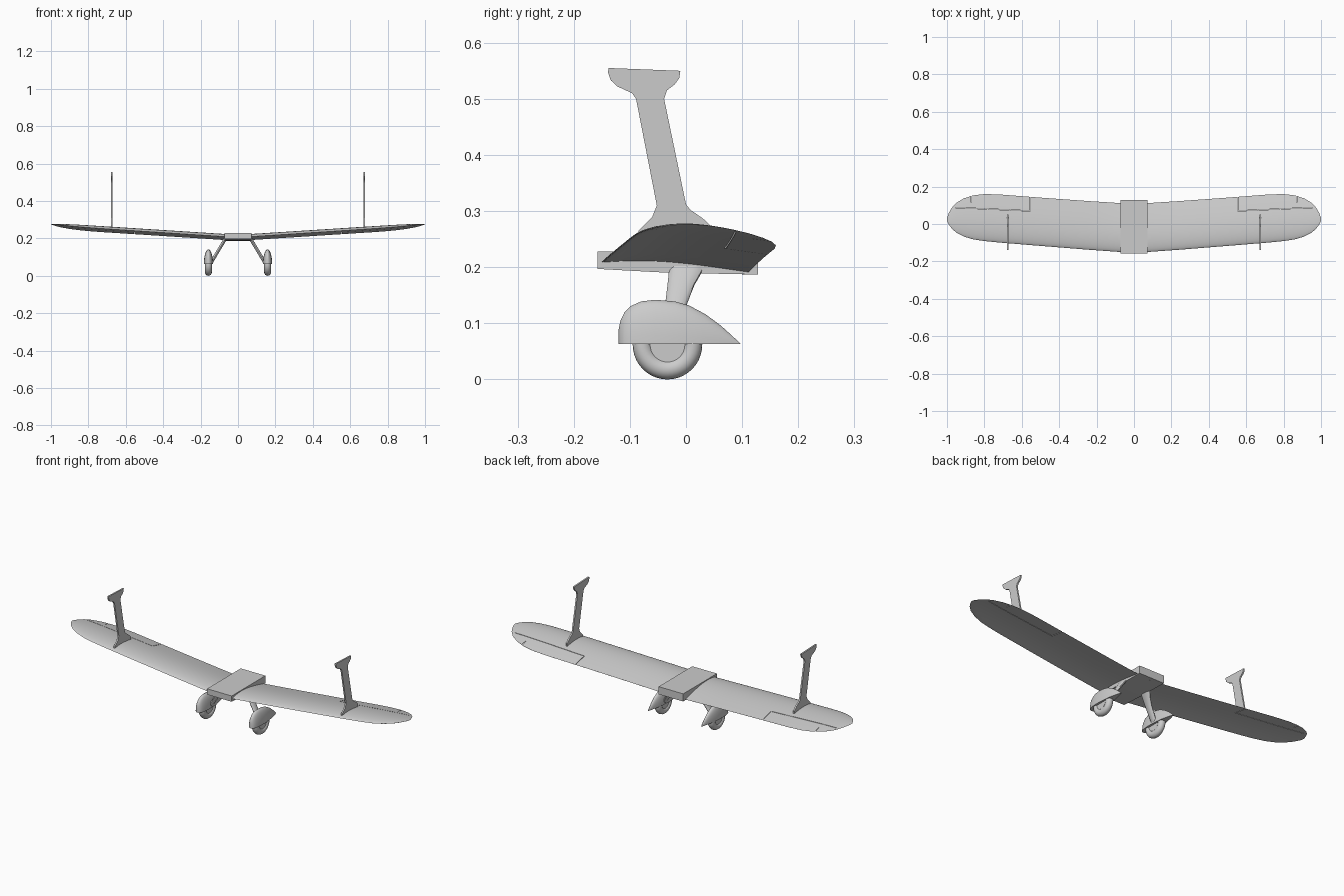
import bpy, bmesh, math
from mathutils import Vector

cube = bpy.data.objects.get("Cube")
if cube:
    bpy.data.objects.remove(cube, do_unlink=True)

grey = bpy.data.materials.new("plain_grey")
grey.use_nodes = True
grey.diffuse_color = (0.6, 0.6, 0.6, 1)
grey.node_tree.nodes["Principled BSDF"].inputs["Base Color"].default_value = (0.6, 0.6, 0.6, 1)


def finish(bm, name, smooth=True):
    """Turn a bmesh into a named, shaded object."""
    bmesh.ops.recalc_face_normals(bm, faces=bm.faces)
    mesh = bpy.data.meshes.new(name)
    bm.to_mesh(mesh)
    bm.free()
    mesh.materials.append(grey)
    ob = bpy.data.objects.new(name, mesh)
    bpy.context.collection.objects.link(ob)
    if smooth:
        select(ob)
        bpy.ops.object.shade_smooth_by_angle(angle=math.radians(35))
    return ob


def select(ob):
    bpy.ops.object.select_all(action='DESELECT')
    ob.select_set(True)
    bpy.context.view_layer.objects.active = ob


def loft(rings, name, smooth=True):
    """Skin closed rings of equal length and cap both ends."""
    bm = bmesh.new()
    loops = [[bm.verts.new(p) for p in ring] for ring in rings]
    n = len(loops[0])
    for a, b in zip(loops, loops[1:]):
        for i in range(n):
            j = (i + 1) % n
            bm.faces.new((a[i], a[j], b[j], b[i]))
    bm.faces.new(loops[0])
    bm.faces.new(loops[-1])
    return finish(bm, name, smooth)


def plate(profile, x0, x1, name):
    """Extrude a side profile of (y, z) points between two x positions."""
    return loft([[(x, y, z) for y, z in profile] for x in (x0, x1)], name, False)


# Wing surface: cambered section with dihedral and swept leading edge
def camber_z(x, y):
    t = min(max((y + 0.155 - 0.075 * x) / 0.26, 0), 1)
    return 0.205 + 0.064 * x - 0.018 * t + 0.014 * math.sin(math.pi * t ** 0.75)


def wing_ring(x, lead, trail):
    chord = trail - lead
    steps = 18
    upper, lower = [], []
    for i in range(steps + 1):
        u = (1 - math.cos(math.pi * i / steps)) / 2
        half = 0.24 * chord * (0.2969 * math.sqrt(u) - 0.126 * u - 0.3516 * u * u
                               + 0.2843 * u ** 3 - 0.1015 * u ** 4)
        y = lead + u * chord
        z = camber_z(abs(x), y)
        upper.append((x, y, z + half))
        lower.append((x, y, z - half))
    return upper + lower[-1:0:-1]


stations = [(0, -.155, .107), (.25, -.137, .123), (.5, -.117, .141), (.72, -.099, .158),
            (.8, -.091, .16), (.86, -.082, .153), (.91, -.067, .137), (.95, -.046, .113),
            (.975, -.024, .086), (.99, -.003, .059), (1, .017, .033)]
both = [(-x, a, b) for x, a, b in stations[:0:-1]] + stations
wing = loft([wing_ring(*s) for s in both], "wing")

# Narrow gaps around the ailerons
gaps = bmesh.new()
for side in (-1, 1):
    for a, b in (((.555, .07), (.955, .088)), ((.555, .07), (.555, .2)), ((.87, .115), (.87, .2))):
        a, b = Vector((a[0] * side, a[1])), Vector((b[0] * side, b[1]))
        across = (b - a).orthogonal().normalized() * 0.0012
        base = [a - across, b - across, b + across, a + across]
        rings = [[gaps.verts.new((p.x, p.y, z)) for p in base] for z in (0.15, 0.35)]
        gaps.faces.new(rings[0])
        gaps.faces.new(rings[1])
        for i in range(4):
            j = (i + 1) % 4
            gaps.faces.new((rings[0][i], rings[0][j], rings[1][j], rings[1][i]))
cutter = finish(gaps, "aileron_gap_cutter", False)
cutter.hide_render = True
cut = wing.modifiers.new("aileron_gaps", 'BOOLEAN')
cut.operation = 'DIFFERENCE'
cut.solver = 'EXACT'
cut.use_self = True
cut.object = cutter
select(wing)
bpy.ops.object.modifier_apply(modifier=cut.name)
bpy.data.objects.remove(cutter, do_unlink=True)

# Centre body block
plate([(-.158, .197), (-.03, .19), (.128, .187), (.128, .228), (-.158, .228)],
      -.073, .073, "centre_block")

strut_profile = [(-.138, .555), (-.01, .55), (-.012, .537), (-.02, .526), (-.034, .515),
                 (-.039, .5), (0, .312), (.008, .302), (.03, .287), (.05, .268), (.05, .252),
                 (-.085, .252), (-.085, .265), (-.06, .29), (-.052, .31), (-.089, .5),
                 (-.096, .51), (-.122, .522), (-.134, .533), (-.139, .547)]

# Wheel fairing stations: y, half width, height
spat = [(-.12, .003, .026), (-.117, .01, .041), (-.11, .016, .056), (-.098, .02, .068),
        (-.08, .023, .076), (-.055, .0245, .079), (-.02, .0235, .076), (.005, .0215, .069),
        (.035, .017, .053), (.062, .011, .033), (.082, .006, .015), (.097, .001, .001)]

# Landing leg stations: x, front y, back y, z
leg = [(.066, -.03, .034, .202), (.074, -.031, .026, .187), (.085, -.033, .015, .168),
       (.105, -.037, .002, .135), (.146, -.042, -.01, .066)]

WHEEL = Vector((.158, -.033, .062))
for side, label in ((1, "left"), (-1, "right")):
    # Upright wing strut
    plate(strut_profile, side * .671, side * .679, label + "_wing_strut")

    # Wheel fairing
    arc = [math.pi * i / 16 for i in range(17)]
    loft([[(side * WHEEL.x + w * math.cos(a), y, .063 + h * math.sin(a)) for a in arc]
          for y, w, h in spat], label + "_wheel_fairing")

    # Landing leg
    turn = [math.tau * i / 16 for i in range(16)]
    loft([[(side * (x + .01 * math.cos(a)), (f + b) / 2 + (b - f) / 2 * math.sin(a), z)
           for a in turn] for x, f, b, z in leg], label + "_landing_leg")

    # Tyre and hub
    centre = Vector((side * WHEEL.x, WHEEL.y, WHEEL.z))
    bpy.ops.mesh.primitive_torus_add(major_segments=40, minor_segments=16, major_radius=.044,
                                     minor_radius=.018, location=centre,
                                     rotation=(0, math.pi / 2, 0))
    tyre = bpy.context.object
    tyre.name = label + "_tyre"
    bpy.ops.mesh.primitive_cylinder_add(vertices=32, radius=.031, depth=.026, location=centre,
                                        rotation=(0, math.pi / 2, 0))
    hub = bpy.context.object
    hub.name = label + "_hub"
    for ob in (tyre, hub):
        ob.data.materials.append(grey)
        select(ob)
        bpy.ops.object.shade_smooth_by_angle(angle=math.radians(35))
